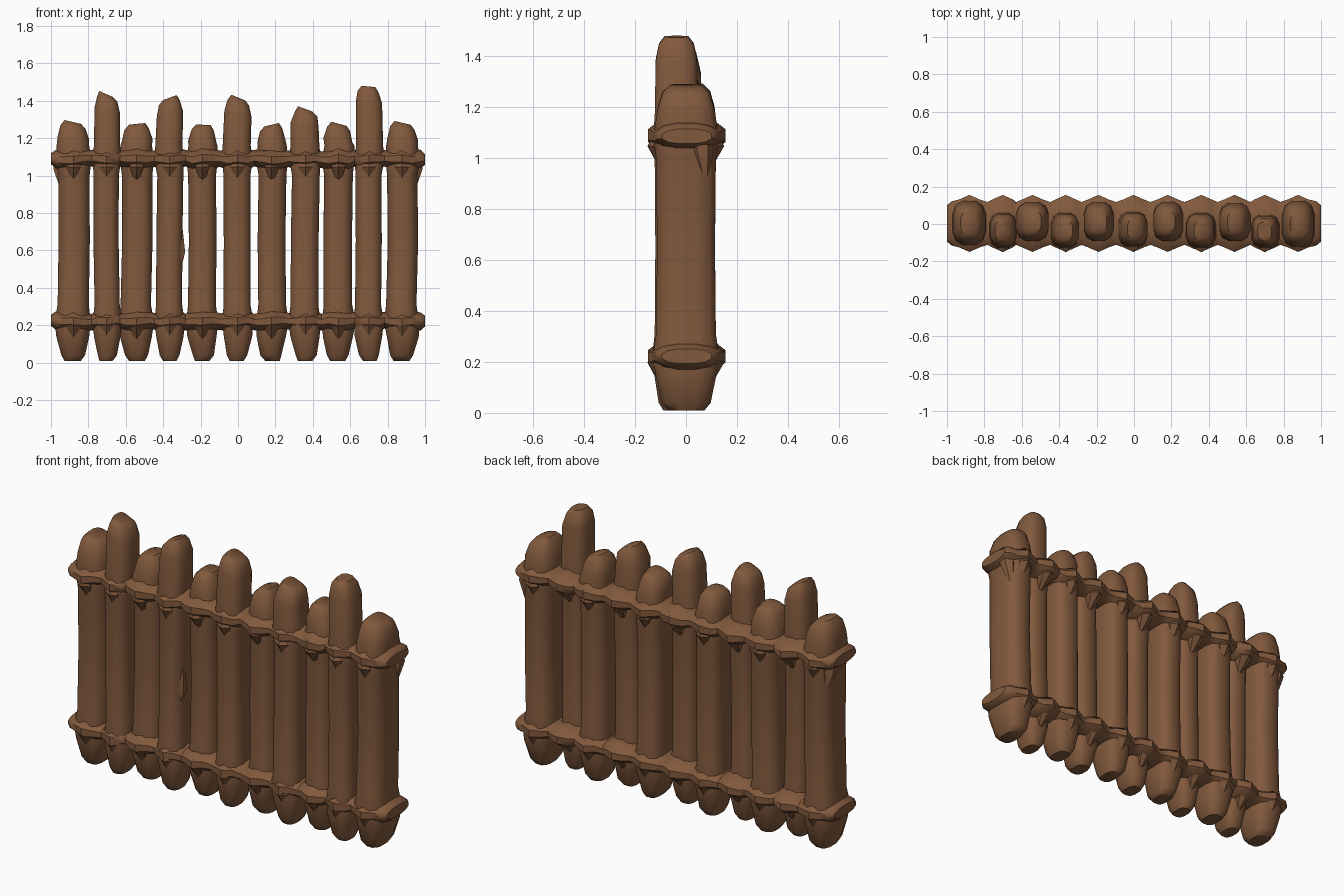
import bpy, bmesh, math, random
from mathutils import Vector

random.seed(4)
if "Cube" in bpy.data.objects:
    bpy.data.objects.remove(bpy.data.objects["Cube"], do_unlink=True)

wood = bpy.data.materials.new("brown wood")
wood.use_nodes = True
COLOUR = (0.22, 0.10, 0.046, 1)
wood.diffuse_color = COLOUR
wood.node_tree.nodes["Principled BSDF"].inputs["Base Color"].default_value = COLOUR


def rounded(n, power):
    """Unit cross-section between a circle and a square."""
    pts = []
    for i in range(n):
        a = 2 * math.pi * (i + 0.5) / n
        c, s = math.cos(a), math.sin(a)
        pts.append((math.copysign(abs(c) ** (2 / power), c),
                    math.copysign(abs(s) ** (2 / power), s)))
    return pts


def loft(name, rings, angle=40):
    """Skin a list of point rings and cap both ends."""
    bm = bmesh.new()
    loops = [[bm.verts.new(p) for p in ring] for ring in rings]
    n = len(loops[0])
    for a, b in zip(loops, loops[1:]):
        for i in range(n):
            j = (i + 1) % n
            bm.faces.new((a[i], a[j], b[j], b[i]))
    bm.faces.new(loops[0][::-1])
    bm.faces.new(loops[-1])
    bmesh.ops.recalc_face_normals(bm, faces=bm.faces)
    mesh = bpy.data.meshes.new(name)
    bm.to_mesh(mesh)
    bm.free()
    mesh.materials.append(wood)
    obj = bpy.data.objects.new(name, mesh)
    bpy.context.collection.objects.link(obj)
    bpy.ops.object.select_all(action="DESELECT")
    obj.select_set(True)
    bpy.context.view_layer.objects.active = obj
    bpy.ops.object.shade_smooth_by_angle(angle=math.radians(angle))
    return obj


def post(name, x0, x1, y0, y1, top):
    """Rough-hewn stake: blunt foot, straight body, chamfered head."""
    cx, cy = (x0 + x1) / 2, (y0 + y1) / 2
    hx, hy = (x1 - x0) / 2, (y1 - y0) / 2
    tilt = random.uniform(-0.02, 0.02)
    # height, scale across, scale deep
    stations = [(0.01, 0.5, 0.6), (0.04, 0.72, 0.82), (0.14, 1.0, 1.0),
                (0.22, 1.1, 1.12), (0.31, 0.95, 1.0), (0.65, 0.95, 0.97),
                (1.0, 0.95, 1.0), (1.09, 1.08, 1.08), (1.16, 0.99, 1.0),
                (top - 0.09, 0.96, 0.95), (top - 0.03, 0.76, 0.8),
                (top - 0.003, 0.5, 0.55)]
    rings = []
    for k, (z, sx, sy) in enumerate(stations):
        dx = random.uniform(-0.005, 0.005)
        head = k > 8
        rings.append([(cx + dx + u * hx * sx, cy + v * hy * sy,
                       z + (tilt * u if head else 0))
                      for u, v in rounded(12, 2.9)])
    loft(name, rings, 50)


# Stakes: left edge, right edge, near face, far face, top
STAKES = [(-.97, -.79, -.11, .12, 1.29), (-.775, -.63, -.125, .06, 1.44),
          (-.63, -.455, -.09, .115, 1.28), (-.44, -.29, -.125, .06, 1.42),
          (-.27, -.11, -.09, .115, 1.275), (-.08, .075, -.12, .065, 1.42),
          (.10, .26, -.09, .115, 1.275), (.28, .44, -.125, .06, 1.36),
          (.455, .62, -.09, .11, 1.28), (.625, .775, -.125, .05, 1.48),
          (.79, .965, -.12, .12, 1.285)]
for i, s in enumerate(STAKES):
    post(f"stake_{i + 1}", *s)


def rail(name, z):
    """Wide cross rail swelling to a knot at every stake."""
    stations = [(-1.0, .10, .03), (-.975, .122, .05)]
    for i, (x0, x1, *_) in enumerate(STAKES):
        mid = (x0 + x1) / 2
        stations += [(mid - .055, .132, .055), (mid, .157, .064), (mid + .055, .132, .055)]
        if i < len(STAKES) - 1:
            stations.append(((x1 + STAKES[i + 1][0]) / 2, .118, .045))
    stations += [(.975, .122, .05), (1.0, .10, .03)]
    rings = []
    for x, hy, hz in stations:
        dz = random.uniform(-.006, .006)
        rings.append([(x, .003 + hy * u, z + dz + hz * v) for u, v in rounded(12, 2.3)])
    loft(name, rings, 45)


rail("upper_rail", 1.088)
rail("lower_rail", .222)


def splinter(name, base, tip, width):
    """Thin tapered sliver of bark."""
    base, tip = Vector(base), Vector(tip)
    rings = []
    for t, s in ((0, .5), (.25, 1), (1, .08)):
        c = base.lerp(tip, t)
        rings.append([(c.x + width * s * u, c.y + width * s * v, c.z)
                      for u, v in rounded(6, 2)])
    loft(name, rings)


# Torn bark beside stakes and under the rail knots
splinter("bark_chip", (-.31, -.07, .53), (-.305, -.06, .78), .03)
for side in (-1, 1):
    splinter(f"end_bark_{'left' if side > 0 else 'right'}",
             (side * .955, .06, 1.09), (side * .93, .08, .88), .045)
for i, (x0, x1, y0, y1, top) in enumerate(STAKES):
    mid = (x0 + x1) / 2
    for tag, y, inner in (("front", -.11, y0 + .03), ("back", .11, y1 - .03)):
        splinter(f"upper_bark_{tag}_{i + 1}", (mid, y, 1.08), (mid, inner, .95), .045)
        splinter(f"lower_bark_{tag}_{i + 1}", (mid, y, .23), (mid, inner, .1), .045)
